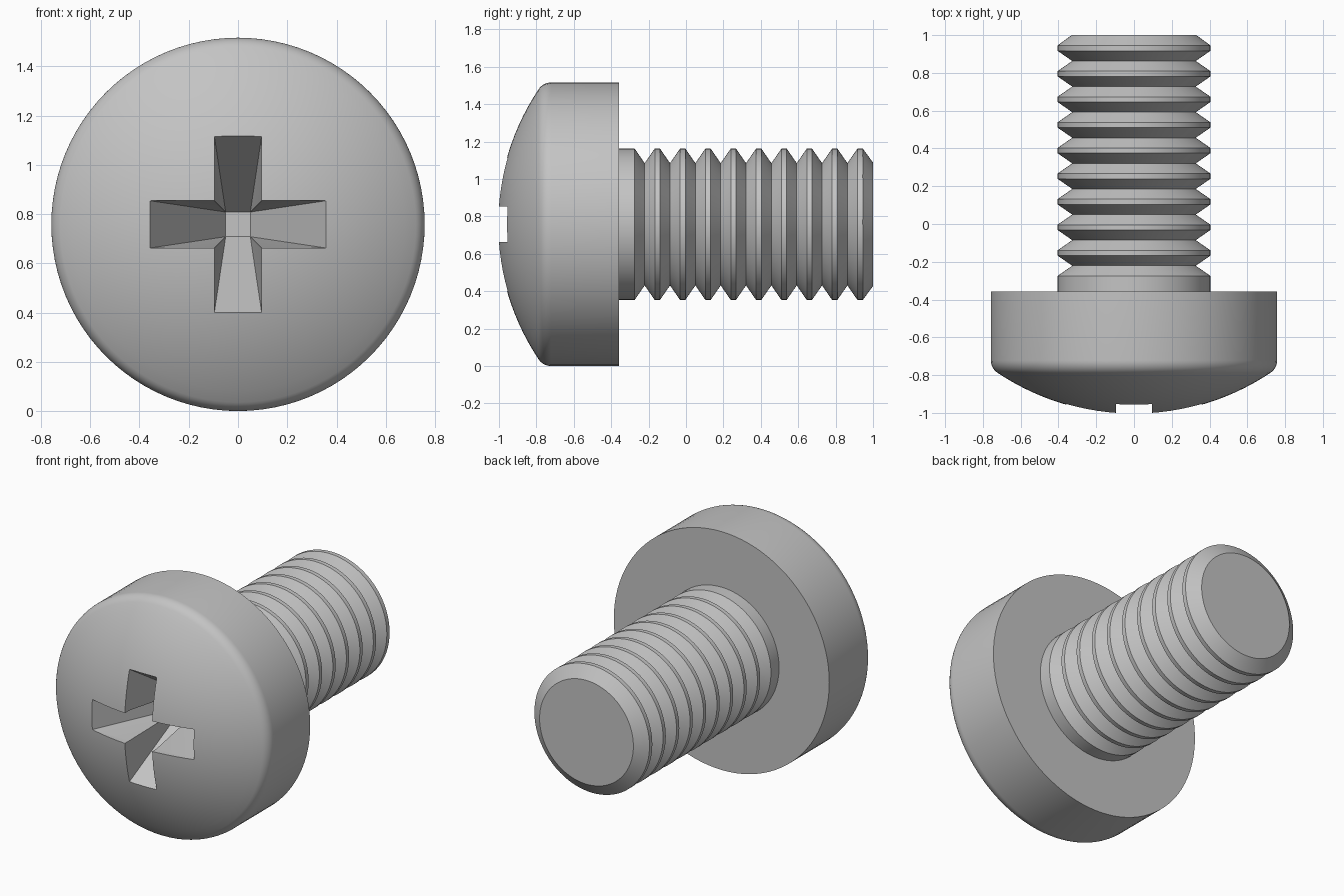
import bpy, bmesh, math
from mathutils import Matrix, Vector

if "Cube" in bpy.data.objects:
    bpy.data.objects.remove(bpy.data.objects["Cube"])

CZ = 0.758          # height of the screw axis
HEAD_R, SHANK_R, ROOT_R = 0.758, 0.405, 0.327

steel = bpy.data.materials.new("grey_steel")
steel.diffuse_color = (0.55, 0.55, 0.55, 1)
steel.use_nodes = True
steel.node_tree.nodes["Principled BSDF"].inputs["Base Color"].default_value = steel.diffuse_color


def make_object(name, bm):
    bmesh.ops.recalc_face_normals(bm, faces=bm.faces)
    me = bpy.data.meshes.new(name)
    bm.to_mesh(me)
    bm.free()
    me.materials.append(steel)
    ob = bpy.data.objects.new(name, me)
    bpy.context.collection.objects.link(ob)
    return ob


def lathe(name, profile, steps=96):
    """Revolve (radius, y) points around the screw axis."""
    bm = bmesh.new()
    vs = [bm.verts.new((r, y, CZ)) for r, y in profile]
    es = [bm.edges.new(p) for p in zip(vs, vs[1:])]
    bmesh.ops.spin(bm, geom=vs + es, cent=(0, 0, CZ), axis=(0, 1, 0),
                   angle=2 * math.pi, steps=steps)
    bmesh.ops.remove_doubles(bm, verts=bm.verts, dist=1e-5)
    return make_object(name, bm)


def select_only(ob):
    bpy.ops.object.select_all(action='DESELECT')
    ob.select_set(True)
    bpy.context.view_layer.objects.active = ob


# Head: shallow dome, tangent rounded rim, straight side, flat back
dome_r, dome_y, fillet = 1.3, 0.293, 0.08
fr = HEAD_R - fillet
fy = dome_y - math.sqrt((dome_r - fillet) ** 2 - fr ** 2)
t = math.asin(fr / (dome_r - fillet))
profile = [(dome_r * math.sin(t * i / 14), dome_y - dome_r * math.cos(t * i / 14))
           for i in range(15)]
for i in range(1, 8):
    a = t + (math.pi / 2 - t) * i / 7
    profile.append((fr + fillet * math.sin(a), fy - fillet * math.cos(a)))
profile += [(HEAD_R, -0.357), (0, -0.357)]
head = lathe("head", profile)

# Cross recess cutter: plus-shaped opening tapering to a small square floor
L, W, S = 0.358, 0.096, 0.05
Y_FRONT, Y_RIM, Y_FLOOR = -1.1, -0.955, -0.48
bm = bmesh.new()


def ring(points, y):
    out = []
    for k in range(4):
        rot = Matrix.Rotation(k * math.pi / 2, 2)
        for p in points:
            q = rot @ Vector(p)
            out.append(bm.verts.new((q.x, y, CZ + q.y)))
    return out


plus = [(L, -W), (L, W), (W, W)]
front, rim = ring(plus, Y_FRONT), ring(plus, Y_RIM)
floor = ring([(S, S)], Y_FLOOR)
bm.faces.new(front)
bm.faces.new(floor)
for i in range(12):
    j = (i + 1) % 12
    bm.faces.new((front[i], front[j], rim[j], rim[i]))
for k in range(4):
    a, b, c, d = (rim[(3 * k + n) % 12] for n in range(4))
    bm.faces.new((a, b, floor[k], floor[k - 1]))   # sloping arm end
    bm.faces.new((b, c, floor[k]))                 # arm sides
    bm.faces.new((c, d, floor[k]))
cutter = make_object("recess_cutter", bm)

mod = head.modifiers.new("recess", 'BOOLEAN')
mod.operation, mod.solver, mod.object = 'DIFFERENCE', 'EXACT', cutter
select_only(head)
bpy.ops.object.modifier_apply(modifier=mod.name)
bpy.data.objects.remove(cutter)

# Threaded shank: plain neck, nine V grooves, chamfered tip
PITCH, FIRST, HALF = 0.1355, -0.221, 0.054
profile = [(0, -0.38), (SHANK_R, -0.38)]
for i in range(9):
    y = FIRST + i * PITCH
    profile += [(SHANK_R, y - HALF), (ROOT_R, y), (SHANK_R, y + HALF)]
profile += [(SHANK_R, 0.945), (ROOT_R + 0.003, 1.0), (0, 1.0)]
shank = lathe("threaded_shank", profile)

for ob in (head, shank):
    select_only(ob)
    bpy.ops.object.shade_smooth_by_angle(angle=math.radians(25))
